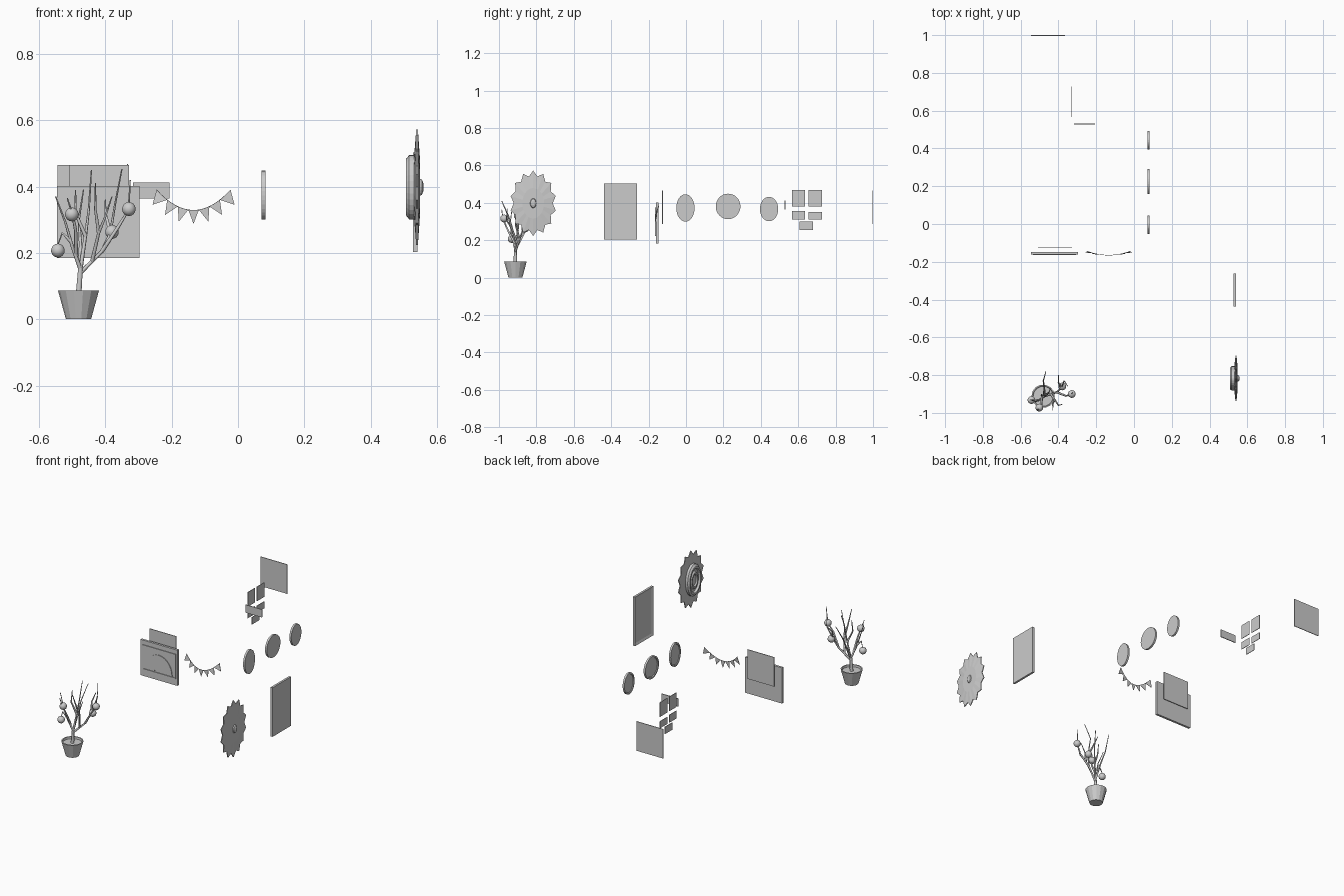
import bpy, bmesh, math
from mathutils import Vector

if "Cube" in bpy.data.objects:
    bpy.data.objects.remove(bpy.data.objects["Cube"])


def mesh(name, verts, faces):
    me = bpy.data.meshes.new(name)
    bm = bmesh.new()
    vs = [bm.verts.new(v) for v in verts]
    for f in faces:
        bm.faces.new([vs[i] for i in f])
    bmesh.ops.recalc_face_normals(bm, faces=bm.faces)
    bm.to_mesh(me)
    bm.free()
    ob = bpy.data.objects.new(name, me)
    bpy.context.collection.objects.link(ob)
    return ob


def loft(name, rings):
    """Skin a list of equal-length point rings and cap both ends."""
    n = len(rings[0])
    verts = [p for r in rings for p in r]
    faces = [(k * n + i, k * n + (i + 1) % n, (k + 1) * n + (i + 1) % n, (k + 1) * n + i)
             for k in range(len(rings) - 1) for i in range(n)]
    faces += [tuple(range(n)), tuple(range((len(rings) - 1) * n, len(rings) * n))]
    return mesh(name, verts, faces)


def ellipse_x(x, cy, cz, ry, rz, n=32, tip=1.0):
    """Ellipse facing x; every second point is pushed out by tip."""
    return [(x, cy + ry * math.sin(math.tau * i / n) * (tip if i % 2 == 0 else 1),
             cz + rz * math.cos(math.tau * i / n) * (tip if i % 2 == 0 else 1)) for i in range(n)]


def panel(name, lo, hi, facing=None, border=0.0, depth=0.0):
    """Box, optionally with a recessed face for a picture frame."""
    me = bpy.data.meshes.new(name)
    bm = bmesh.new()
    bmesh.ops.create_cube(bm, size=1)
    lo, hi = Vector(lo), Vector(hi)
    for v in bm.verts:
        v.co = Vector([(a + b) / 2 + c * (b - a) for a, b, c in zip(lo, hi, v.co)])
    bm.normal_update()
    if facing:
        d = Vector(facing)
        f = max(bm.faces, key=lambda q: q.normal.dot(d))
        bmesh.ops.inset_region(bm, faces=[f], thickness=border)
        bmesh.ops.translate(bm, verts=f.verts, vec=-d * depth)
    bm.to_mesh(me)
    bm.free()
    ob = bpy.data.objects.new(name, me)
    bpy.context.collection.objects.link(ob)
    return ob


# Potted tree: pot with rim and sunken soil
PX, PY = -0.481, -0.912


def circle_z(r, z, n=14):
    return [(PX + r * math.cos(math.tau * i / n), PY + r * math.sin(math.tau * i / n), z) for i in range(n)]


loft("pot", [circle_z(r, z) for r, z in
             [(0.038, 0), (0.062, 0.087), (0.055, 0.087), (0.053, 0.075)]])

# Branches as tapering curves
paths = [
    [(PX, PY, .07), (-.475, -.912, .155)],
    [(-.475, -.912, .15), (-.50, -.93, .22), (-.52, -.94, .29), (-.55, -.93, .37)],
    [(-.505, -.932, .235), (-.53, -.935, .26), (-.543, -.93, .225)],
    [(-.488, -.92, .19), (-.49, -.96, .27), (-.50, -.98, .32), (-.515, -.985, .365)],
    [(-.475, -.91, .155), (-.475, -.87, .23), (-.48, -.83, .30), (-.466, -.78, .39)],
    [(-.475, -.912, .15), (-.46, -.90, .25), (-.45, -.89, .33), (-.442, -.87, .45)],
    [(-.46, -.90, .25), (-.49, -.91, .32), (-.49, -.90, .39)],
    [(-.475, -.912, .14), (-.41, -.89, .205), (-.385, -.87, .26), (-.37, -.83, .35), (-.35, -.86, .453)],
    [(-.41, -.89, .205), (-.36, -.91, .28), (-.33, -.90, .33), (-.325, -.89, .42)],
    [(-.44, -.90, .175), (-.42, -.93, .26), (-.40, -.96, .31), (-.38, -.955, .37)],
    [(-.42, -.93, .26), (-.43, -.95, .33), (-.43, -.985, .41)],
    [(-.385, -.87, .26), (-.40, -.84, .32), (-.40, -.80, .36)],
]
cu = bpy.data.curves.new("branches", 'CURVE')
cu.dimensions = '3D'
cu.bevel_depth = 0.01
cu.bevel_resolution = 1
cu.use_fill_caps = True
for k, path in enumerate(paths):
    sp = cu.splines.new('POLY')
    sp.points.add(len(path) - 1)
    start, end = (1.0, 0.8) if k == 0 else (0.65, 0.18)
    for i, p in enumerate(path):
        sp.points[i].co = (*p, 1)
        sp.points[i].radius = start + (end - start) * i / (len(path) - 1)
bpy.context.collection.objects.link(bpy.data.objects.new("branches", cu))

# Round fruit
for i, p in enumerate([(-.501, -.972, .316), (-.329, -.90, .332), (-.543, -.932, .207), (-.38, -.86, .263)]):
    bpy.ops.mesh.primitive_uv_sphere_add(segments=14, ring_count=9, radius=0.021, location=p)
    bpy.context.object.name = f"fruit_{i + 1}"
    bpy.ops.object.shade_smooth_by_angle()

# Wall picture with backing board, recessed window and arch motif
panel("arch_picture_board", (-.546, -.161, .184), (-.297, -.147, .402))
for n, lo, hi in [("left", (-.535, .224), (-.528, .375)), ("right", (-.315, .224), (-.308, .375)),
                  ("bottom", (-.528, .224), (-.315, .23)), ("top", (-.528, .369), (-.315, .375))]:
    panel(f"window_trim_{n}", (lo[0], -.165, lo[1]), (hi[0], -.161, hi[1]))


def arch(name, ro, ho, ri, hi, y0, y1, cx=-.421, cz=.234, n=14):
    rings = []
    for i in range(n + 1):
        c, s = math.cos(math.pi * i / n), math.sin(math.pi * i / n)
        o, q = (cx + ro * c, cz + ho * s), (cx + ri * c, cz + hi * s)
        rings.append([(o[0], y0, o[1]), (o[0], y1, o[1]), (q[0], y1, q[1]), (q[0], y0, q[1])])
    return loft(name, rings)


arch("picture_arch", .09, .105, .028, .024, -.165, -.16)

# Plain thin boards
panel("small_board", (-.508, -.128, .286), (-.328, -.124, .465))
panel("far_board", (-.545, .996, .286), (-.365, 1.0, .465))
panel("sign_plate", (-.317, .526, .364), (-.207, .531, .412))

# Cluster of photo cards
for i, (y0, y1, z0, z1) in enumerate([(.567, .636, .38, .468), (.656, .727, .38, .468), (.567, .636, .31, .357),
                                      (.656, .727, .31, .352), (.608, .678, .256, .30)]):
    panel(f"photo_card_{i + 1}", (-.334, y0, z0), (-.331, y1, z1))

# Oval plates with a raised rim on the room side
for i, (cy, cz, ry, rz) in enumerate([(-.003, .373, .049, .073), (.225, .381, .066, .068), (.444, .367, .049, .065)]):
    loft(f"oval_plate_{i + 1}", [ellipse_x(x, cy, cz, ry * k, rz * k) for x, k in
                                 [(.083, 1), (.071, 1), (.071, .87), (.075, .83)]])

# Tall framed picture
panel("tall_picture_frame", (.528, -.438, .203), (.541, -.262, .503), (-1, 0, 0), .02, .005)

# Sunburst mirror: pointed petals, ringed mirror and back boss
SY, SZ, RY, RZ = -.817, .398, .105, .148
loft("sunburst_petals", [ellipse_x(x, SY, SZ, RY * k, RZ * k, 28, t) for x, k, t in
                         [(.549, .55, 1), (.5425, .99, 1.19), (.5375, .99, 1.19), (.530, .55, 1)]])
loft("mirror_rings", [ellipse_x(x, SY, SZ, .064 * k, .097 * k) for x, k in
                      [(.534, 1), (.516, 1), (.507, .88), (.507, .76), (.519, .7), (.519, .56),
                       (.510, .48), (.510, .38), (.518, .32)]])
loft("back_boss", [ellipse_x(x, SY, SZ, .018 * k, .028 * k, 16) for x, k in
                   [(.545, 1), (.555, .8), (.559, .4)]])

# Bunting: sagging string with triangular flags hung square to it
def string_point(u):
    return Vector((-.134 + .112 * u, -.145 - .02 * (1 - u * u), .328 + .062 * u * u))


cu = bpy.data.curves.new("bunting_string", 'CURVE')
cu.dimensions = '3D'
cu.bevel_depth = 0.0012
cu.bevel_resolution = 0
sp = cu.splines.new('POLY')
sp.points.add(16)
for i in range(17):
    sp.points[i].co = (*string_point(i / 8 - 1), 1)
bpy.context.collection.objects.link(bpy.data.objects.new("bunting_string", cu))
for i in range(7):
    u = (i - 3) * 0.285
    a, b = string_point(u - .14), string_point(u + .14)
    t = (b - a).normalized()
    tip = (a + b) / 2 + Vector((t.z, 0, -t.x)) * .042
    d = Vector((0, .001, 0))
    loft(f"bunting_flag_{i + 1}", [[p - d for p in (a, b, tip)], [p + d for p in (a, b, tip)]])
